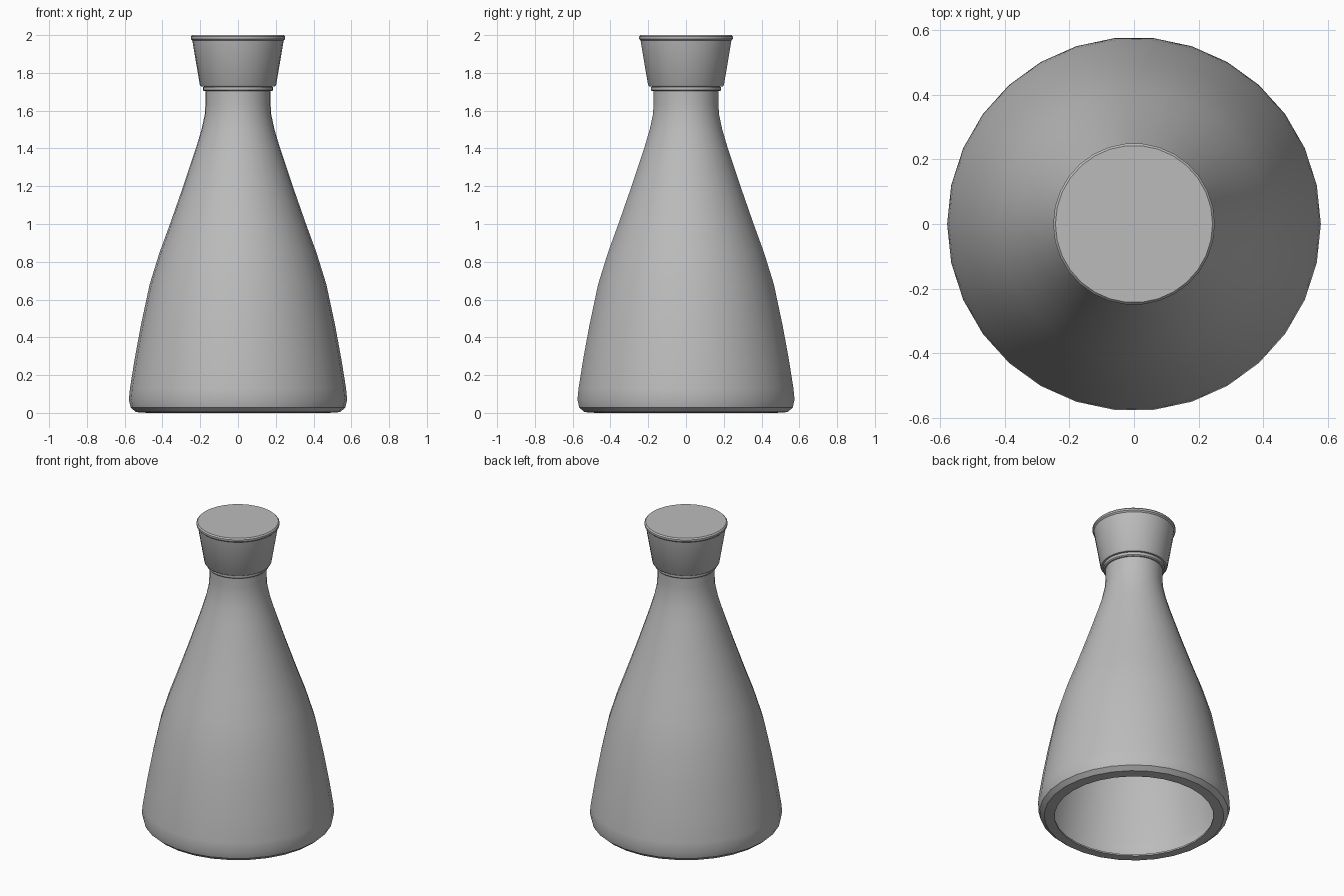
import bpy, bmesh
from math import cos, sin, pi, radians

SIDES = 30

cube = bpy.data.objects.get("Cube")
if cube:
    bpy.data.objects.remove(cube, do_unlink=True)

grey = bpy.data.materials.new("neutral grey")
grey.use_nodes = True
colour = (0.5, 0.5, 0.5, 1)
grey.diffuse_color = colour
grey.node_tree.nodes["Principled BSDF"].inputs["Base Color"].default_value = colour


def lathe(name, profile, closed=False, caps=False):
    """Turn a (radius, height) profile around the z axis."""
    bm = bmesh.new()
    rings = []
    for r, z in profile:
        rings.append([bm.verts.new((r * cos(2 * pi * i / SIDES), r * sin(2 * pi * i / SIDES), z))
                      for i in range(SIDES)])
    pairs = list(zip(rings, rings[1:]))
    if closed:
        pairs.append((rings[-1], rings[0]))
    for a, b in pairs:
        for i in range(SIDES):
            j = (i + 1) % SIDES
            bm.faces.new((a[i], a[j], b[j], b[i]))
    if caps:
        bm.faces.new(rings[0][::-1])
        bm.faces.new(rings[-1])
    bmesh.ops.recalc_face_normals(bm, faces=bm.faces)
    mesh = bpy.data.meshes.new(name)
    bm.to_mesh(mesh)
    bm.free()
    mesh.materials.append(grey)
    obj = bpy.data.objects.new(name, mesh)
    bpy.context.collection.objects.link(obj)
    bpy.ops.object.select_all(action="DESELECT")
    obj.select_set(True)
    bpy.context.view_layer.objects.active = obj
    bpy.ops.object.shade_smooth_by_angle(angle=radians(35))
    return obj


# Flask: curved outer wall, thin inner wall and a lip around the open base
wall = [(0.578, 0.07), (0.572, 0.13), (0.548, 0.28), (0.515, 0.46), (0.468, 0.68),
        (0.415, 0.85), (0.36, 1.0), (0.29, 1.2), (0.22, 1.41), (0.193, 1.5),
        (0.176, 1.58), (0.172, 1.64), (0.172, 1.705)]
inner = [(r - 0.015, z) for r, z in reversed(wall)]
lathe("flask", [(0.478, 0.0), (0.54, 0.004), (0.568, 0.028)] + wall + inner + [(0.55, 0.04), (0.478, 0.01)],
      closed=True)

# Collar around the mouth of the neck
lathe("collar", [(0.15, 1.703), (0.18, 1.703), (0.186, 1.709), (0.186, 1.726), (0.15, 1.73)], closed=True)

# Flared stopper with a small rim
lathe("stopper", [(0.15, 1.66), (0.15, 1.726), (0.196, 1.728), (0.202, 1.736), (0.242, 1.972),
                  (0.25, 1.98), (0.25, 1.992), (0.243, 2.0)], caps=True)
